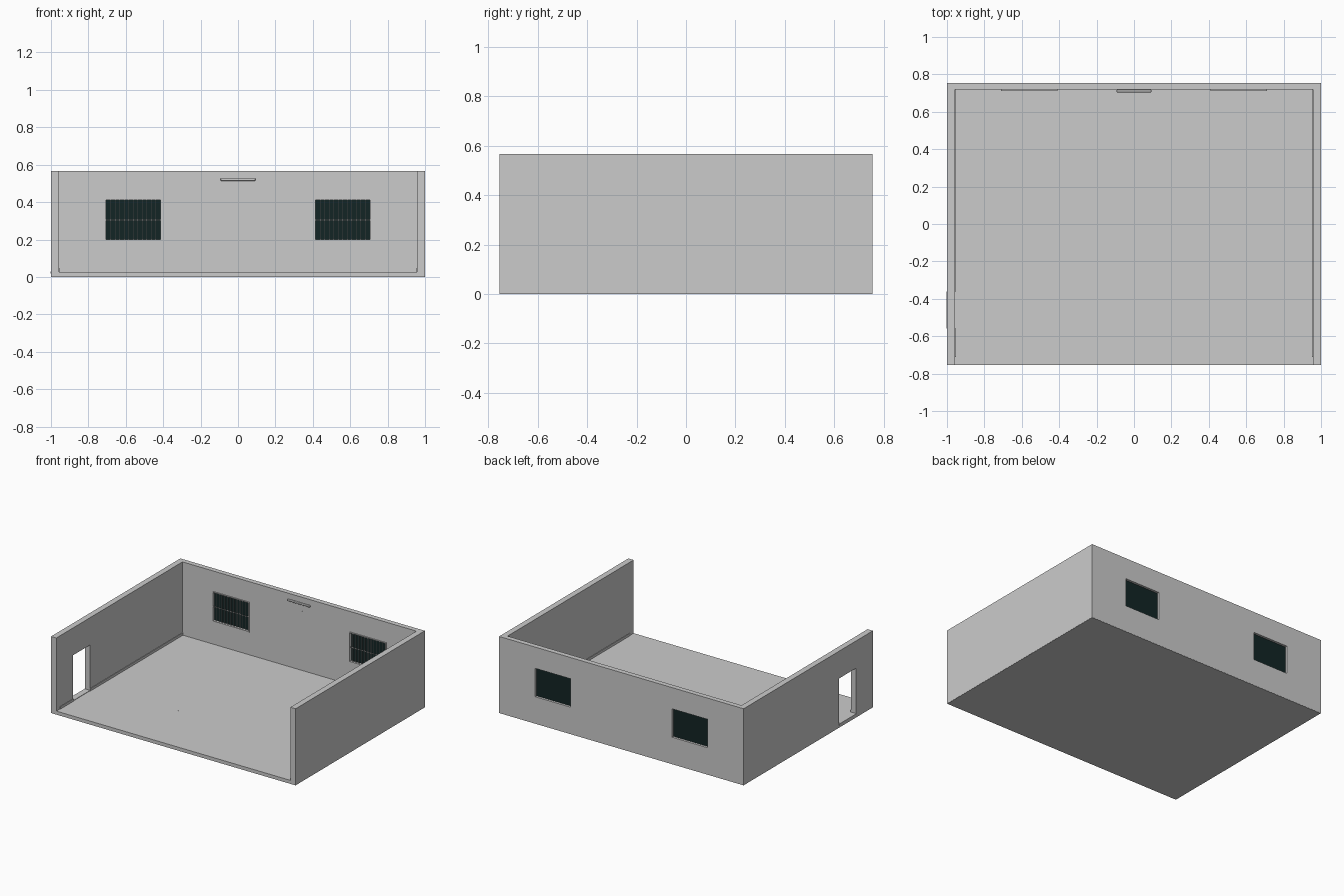
import bpy, bmesh
from mathutils import Vector

default = bpy.data.objects.get("Cube")
if default:
    bpy.data.objects.remove(default, do_unlink=True)


def material(name, rgb):
    m = bpy.data.materials.new(name)
    m.use_nodes = True
    m.diffuse_color = (*rgb, 1)
    m.node_tree.nodes["Principled BSDF"].inputs["Base Color"].default_value = (*rgb, 1)
    return m


plaster = material("light grey plaster", (0.6, 0.6, 0.6))
glass = material("dark teal glass", (0.006, 0.018, 0.018))


def finish(name, bm, mat):
    bmesh.ops.recalc_face_normals(bm, faces=bm.faces)
    mesh = bpy.data.meshes.new(name)
    bm.to_mesh(mesh)
    bm.free()
    mesh.materials.append(mat)
    ob = bpy.data.objects.new(name, mesh)
    bpy.context.collection.objects.link(ob)
    return ob


def add_box(bm, x, y, z):
    """Box between the given (low, high) ranges."""
    verts = bmesh.ops.create_cube(bm, size=1)["verts"]
    lo, hi = Vector((x[0], y[0], z[0])), Vector((x[1], y[1], z[1]))
    for v in verts:
        v.co = (lo + hi) / 2 + v.co * (hi - lo)


def boxes(name, mat, *ranges):
    bm = bmesh.new()
    for r in ranges:
        add_box(bm, *r)
    return finish(name, bm, mat)


def prism(name, outline, z0, z1, mat):
    bm = bmesh.new()
    face = bm.faces.new([bm.verts.new((x, y, z0)) for x, y in outline])
    top = bmesh.ops.extrude_face_region(bm, geom=[face])["geom"]
    for v in top:
        if isinstance(v, bmesh.types.BMVert):
            v.co.z = z1
    return finish(name, bm, mat)


def cut(ob, x, y, z):
    cutter = boxes("cutter", plaster, (x, y, z))
    cutter.hide_render = True
    mod = ob.modifiers.new("opening", 'BOOLEAN')
    mod.operation, mod.solver, mod.object = 'DIFFERENCE', 'EXACT', cutter
    bpy.context.view_layer.objects.active = ob
    bpy.ops.object.modifier_apply(modifier=mod.name)
    bpy.data.objects.remove(cutter, do_unlink=True)


def span(s, a, b):
    return tuple(sorted((s * a, s * b)))


# Room measurements
X, Y, H, FLOOR = 1.0, 0.755, 0.567, 0.026
IN_X, IN_Y, SEAM = 0.957, 0.718, 0.415
WX0, WX1, WZ0, WZ1 = 0.415, 0.705, 0.2, 0.41
DOOR_Y, DOOR_Z = (-0.56, -0.36), (FLOOR, 0.365)

# Floor slab and middle of the back wall
boxes("floor", plaster, ((-0.999, 0.999), (-0.7545, 0.754), (0, FLOOR)))
boxes("back_wall_middle", plaster, ((-SEAM, SEAM), (IN_Y, Y), (0.001, H)))

for s, side in ((1, "left"), (-1, "right")):
    # Side wall that turns the corner into the back wall
    outline = [(SEAM, Y), (X, Y), (X, -Y), (IN_X, -Y), (IN_X, IN_Y), (SEAM, IN_Y)]
    wall = prism(side + "_wall", [(s * x, y) for x, y in outline], 0.001, H, plaster)
    cut(wall, span(s, WX0 - 0.01, WX1), (0.6, 0.9), (WZ0, WZ1))
    if s < 0:
        cut(wall, (-1.1, -0.9), DOOR_Y, DOOR_Z)

    # Window pane, surround and security bars
    boxes(side + "_window_pane", glass,
          (span(s, WX0, WX1), (0.732, 0.738), (WZ0, WZ1)))
    t = 0.006
    frame_y = (IN_Y - 0.006, IN_Y + 0.004)
    boxes(side + "_window_frame", plaster,
          (span(s, WX0 - t, WX0), frame_y, (WZ0 - t, WZ1 + t)),
          (span(s, WX1, WX1 + t), frame_y, (WZ0 - t, WZ1 + t)),
          (span(s, WX0, WX1), frame_y, (WZ0 - t, WZ0)),
          (span(s, WX0, WX1), frame_y, (WZ1, WZ1 + t)))
    bar_y, count = (0.716, 0.72), 12
    step = (WX1 - WX0) / count
    mid = (WZ0 + WZ1) / 2
    bars = [(span(s, WX0 + i * step - 0.002, WX0 + i * step + 0.002), bar_y, (WZ0, WZ1))
            for i in range(1, count)]
    boxes(side + "_window_bars", plaster, *bars,
          (span(s, WX0, WX1), bar_y, (mid - 0.002, mid + 0.002)))

    # Skirting along the side wall, broken at the doorway
    runs = [(-0.71, IN_Y)] if s > 0 else [(-0.71, DOOR_Y[0]), (DOOR_Y[1], IN_Y)]
    boxes(side + "_skirting", plaster,
          *[(span(s, IN_X - 0.004, IN_X), r, (FLOOR, FLOOR + 0.018)) for r in runs])

# Door sill
boxes("door_sill", plaster, ((-1.002, -IN_X), DOOR_Y, (FLOOR - 0.008, FLOOR + 0.003)))

# Rounded tube lamp on the back wall
lamp = boxes("wall_lamp", plaster, ((-0.094, 0.094), (0.704, IN_Y), (0.514, 0.527)))
bevel = lamp.modifiers.new("round", 'BEVEL')
bevel.width, bevel.segments = 0.004, 3


# Small flush discs: wall fitting and floor drain
def disc(name, radius, depth):
    bm = bmesh.new()
    bmesh.ops.create_cone(bm, cap_ends=True, segments=24, radius1=radius,
                          radius2=radius, depth=depth)
    return finish(name, bm, plaster)


fitting = disc("wall_fitting", 0.016, 0.002)
fitting.rotation_euler.x = 1.5708
fitting.location = (0.01, IN_Y, 0.455)
drain = disc("floor_drain", 0.034, 0.0006)
drain.location = (-0.28, -0.25, FLOOR)
